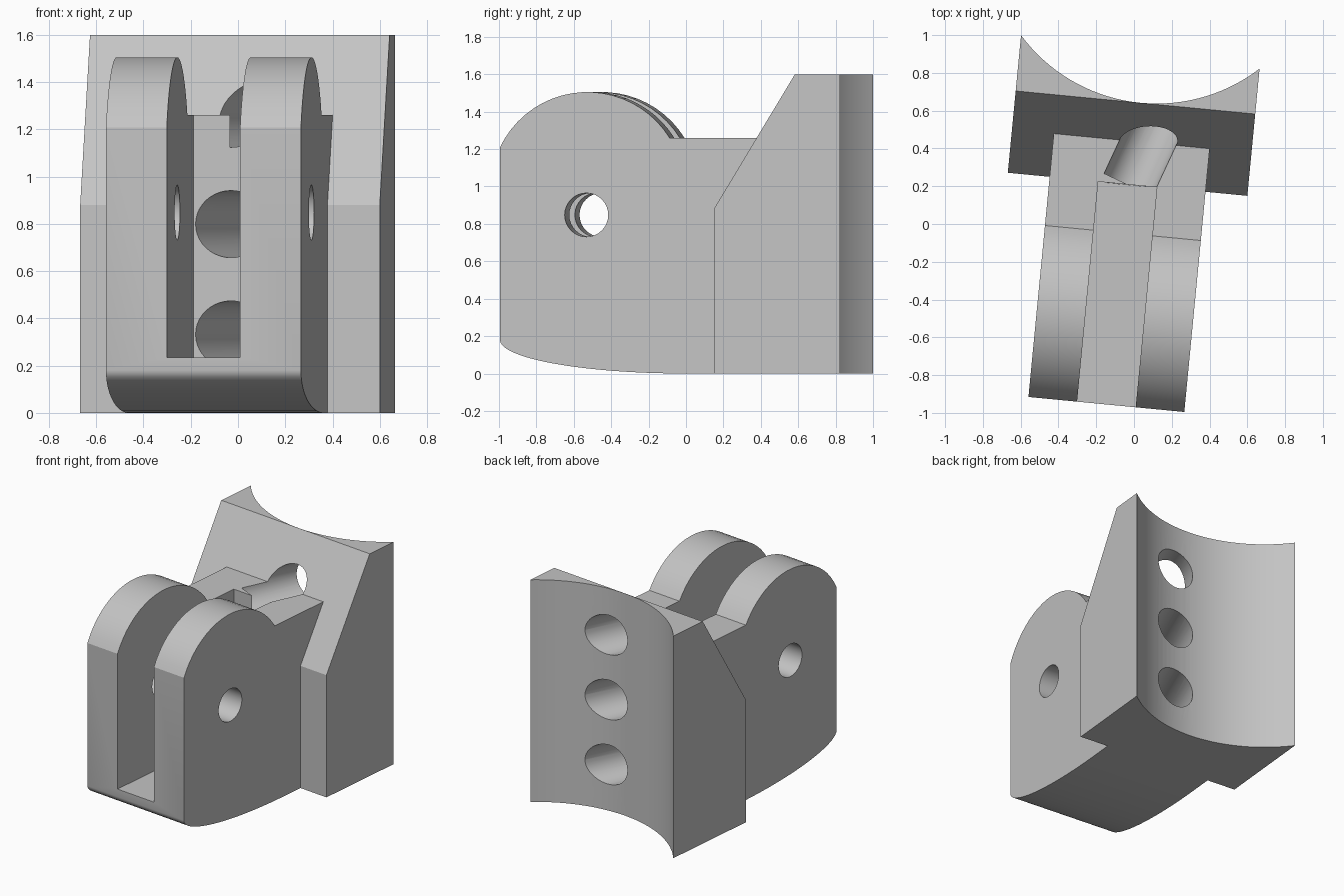
import bpy, bmesh, math
from mathutils import Matrix, Vector

if "Cube" in bpy.data.objects:
    bpy.data.objects.remove(bpy.data.objects["Cube"], do_unlink=True)

MID = -0.054                      # centre line of the part before turning
TURN = math.radians(-5.5)         # whole part is turned slightly

grey = bpy.data.materials.new("plain_grey")
grey.use_nodes = True
grey.diffuse_color = (0.55, 0.55, 0.55, 1)
grey.node_tree.nodes["Principled BSDF"].inputs["Base Color"].default_value = (0.55, 0.55, 0.55, 1)


def loft(name, start, end):
    """Solid between two matching rings of points."""
    bm = bmesh.new()
    a = [bm.verts.new(p) for p in start]
    b = [bm.verts.new(p) for p in end]
    bm.faces.new(a)
    bm.faces.new(b)
    for i in range(len(a)):
        j = (i + 1) % len(a)
        bm.faces.new((a[i], a[j], b[j], b[i]))
    bmesh.ops.recalc_face_normals(bm, faces=bm.faces)
    mesh = bpy.data.meshes.new(name)
    bm.to_mesh(mesh)
    bm.free()
    obj = bpy.data.objects.new(name, mesh)
    bpy.context.collection.objects.link(obj)
    mesh.materials.append(grey)
    return obj


def side_solid(name, profile, half):
    """Extrude a (y, z) profile across the width."""
    return loft(name, [(MID - half, y, z) for y, z in profile],
                [(MID + half, y, z) for y, z in profile])


def ring(cx, cy, r, n, rx=None):
    rx = rx or r
    return [(cx + rx * math.cos(2 * math.pi * i / n),
             cy + r * math.sin(2 * math.pi * i / n)) for i in range(n)]


def combine(target, other, operation):
    mod = target.modifiers.new("combine", 'BOOLEAN')
    mod.operation = operation
    mod.solver = 'EXACT'
    mod.object = other
    bpy.context.view_layer.objects.active = target
    bpy.ops.object.modifier_apply(modifier=mod.name)
    bpy.data.objects.remove(other, do_unlink=True)


# Fork body: rounded crown, flat shelf behind, curved underside
FRONT, STEPS = -0.965, 20
crown_y, crown_z, crown_r = -0.495, 0.984, 0.521
a0 = math.acos((FRONT - crown_y) / crown_r)
a1 = math.asin((1.26 - crown_z) / crown_r)
profile = [(crown_y + crown_r * math.cos(a0 + (a1 - a0) * i / STEPS),
            crown_z + crown_r * math.sin(a0 + (a1 - a0) * i / STEPS))
           for i in range(STEPS + 1)]
profile += [(0.5, 1.26), (0.5, 0)]
profile += [(0.035 - math.sin(t), 0.18 * (1 - math.cos(t)))
            for t in (math.pi / 2 * i / STEPS for i in range(STEPS + 1))]
body = side_solid("clevis_bracket", profile, 0.4145)

# Slot between the cheeks, and the pin hole across them
slot = [(-1.2, 0.235), (0.205, 0.235), (0.205, 2), (-1.2, 2)]
combine(body, side_solid("slot_cutter", slot, 0.156), 'DIFFERENCE')
combine(body, side_solid("pin_cutter", ring(-0.5, 0.848, 0.117, 32), 0.8), 'DIFFERENCE')

# Saddle plate with sloped front and hollow curved back
plate = side_solid("saddle_plate", [(0.206, 0), (0.206, 0.88), (0.641, 1.6),
                                    (1.1, 1.6), (1.1, 0)], 0.637)
hollow = ring(-0.027, 1.536, 0.894, 128)
combine(plate, loft("hollow_cutter", [(x, y, -0.5) for x, y in hollow],
                    [(x, y, 2) for x, y in hollow]), 'DIFFERENCE')
combine(body, plate, 'UNION')

# Three slanted bolt holes; the lower two open flush with the slot wall
SLANT, BORE = math.radians(19.5), 0.142
axis = Vector((math.sin(SLANT), math.cos(SLANT), 0))
across = Vector((math.cos(SLANT), -math.sin(SLANT), 0))
origin = Vector((-0.05, 0.204, 0))
for k in range(3):
    z = 0.332 + 0.467 * k
    if k < 2:
        start = [origin + Vector((x, 0, h))
                 for x, h in ring(0, z, BORE, 40, BORE / math.cos(SLANT))]
    else:
        start = [origin + across * x + Vector((0, 0, h)) for x, h in ring(0, z, BORE, 40)]
    combine(body, loft("bolt_cutter", start, [p + axis * 1.2 for p in start]), 'DIFFERENCE')

# Turn into place and smooth the curved faces
body.data.transform(Matrix.Rotation(TURN, 4, 'Z'))
bpy.ops.object.select_all(action='DESELECT')
body.select_set(True)
bpy.context.view_layer.objects.active = body
bpy.ops.object.shade_smooth_by_angle(angle=math.radians(25))
